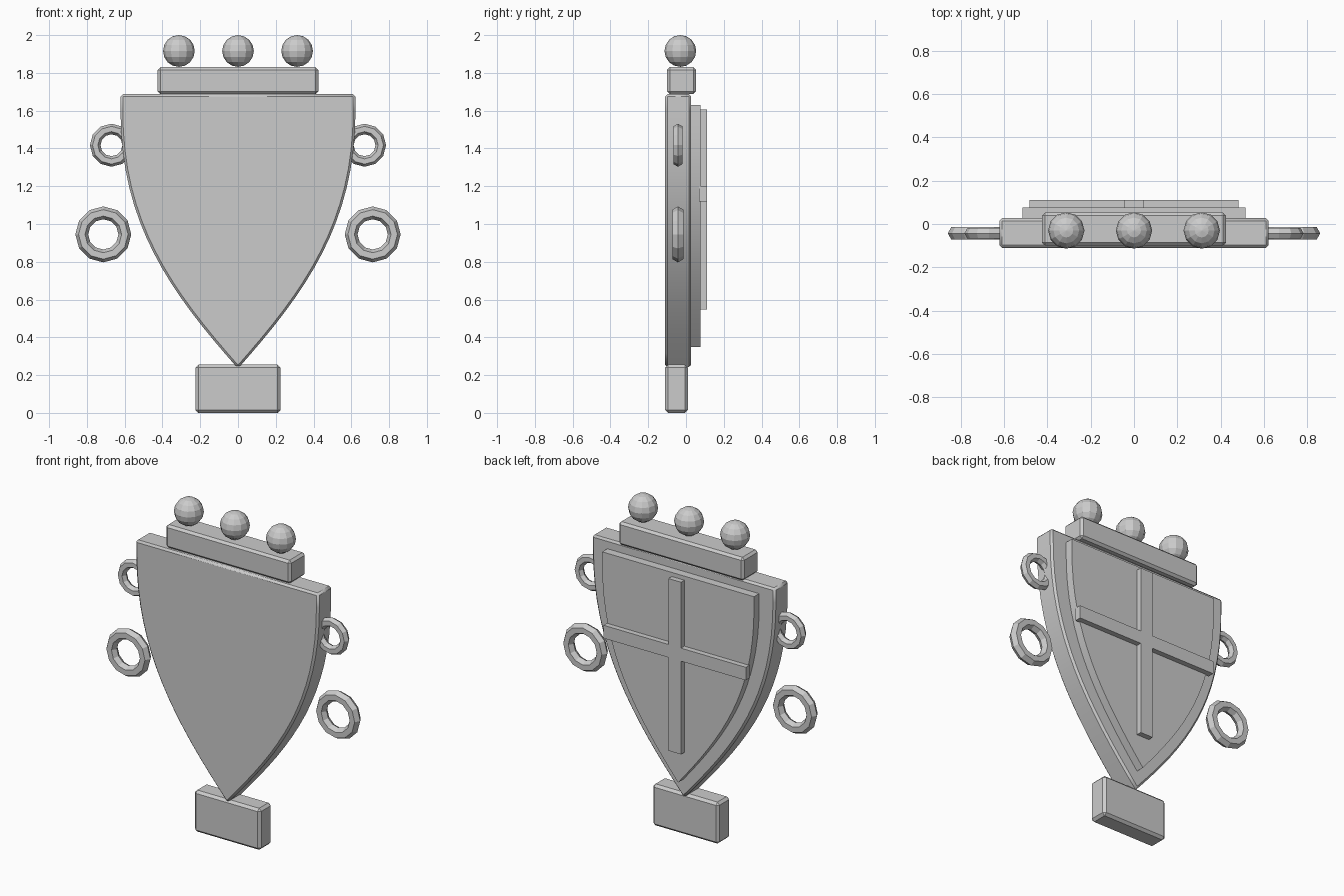
import bpy, bmesh, math
from mathutils import Vector

if "Cube" in bpy.data.objects:
    bpy.data.objects.remove(bpy.data.objects["Cube"])


def bevel(obj, width):
    m = obj.modifiers.new("edge_bevel", 'BEVEL')
    m.width = width
    m.segments = 1
    m.limit_method = 'ANGLE'
    m.angle_limit = math.radians(30)


def box(name, lo, hi, bev=0):
    lo, hi = Vector(lo), Vector(hi)
    bpy.ops.mesh.primitive_cube_add(size=1, location=(lo + hi) / 2)
    o = bpy.context.object
    o.name = name
    o.scale = hi - lo
    bpy.ops.object.transform_apply(location=False, rotation=False, scale=True)
    if bev:
        bevel(o, bev)
    return o


def shield(name, half, top, tip, y0, y1, bev=0, steps=16):
    # Half outline: straight shoulder, then a cubic curve down to the tip
    h = top - tip
    p = [Vector((half * a, tip + h * b)) for a, b in
         ((1, 0.94), (1, 0.53), (0.58, 0.28), (0, 0))]
    right = [Vector((half, top))]
    for i in range(steps + 1):
        t = i / steps
        s = 1 - t
        right.append(p[0] * s**3 + p[1] * 3*s*s*t + p[2] * 3*s*t*t + p[3] * t**3)
    outline = right + [Vector((-v.x, v.y)) for v in reversed(right[:-1])]
    bm = bmesh.new()
    face = bm.faces.new([bm.verts.new((v.x, y0, v.y)) for v in outline])
    ext = bmesh.ops.extrude_face_region(bm, geom=[face])
    moved = [g for g in ext["geom"] if isinstance(g, bmesh.types.BMVert)]
    bmesh.ops.translate(bm, verts=moved, vec=(0, y1 - y0, 0))
    bmesh.ops.recalc_face_normals(bm, faces=bm.faces)
    me = bpy.data.meshes.new(name)
    bm.to_mesh(me)
    bm.free()
    o = bpy.data.objects.new(name, me)
    bpy.context.collection.objects.link(o)
    if bev:
        bevel(o, bev)
    bpy.ops.object.select_all(action='DESELECT')
    bpy.context.view_layer.objects.active = o
    o.select_set(True)
    bpy.ops.object.shade_smooth_by_angle(angle=math.radians(25))


def ring(name, x, z, major, minor):
    bpy.ops.mesh.primitive_torus_add(
        location=(x, -0.043, z), rotation=(math.pi / 2, 0, 0),
        major_segments=12, minor_segments=6,
        major_radius=major, minor_radius=minor)
    bpy.context.object.name = name


# Shield body and raised back panel
shield("shield_body", 0.622, 1.687, 0.235, -0.11, 0.027, bev=0.012)
shield("back_panel", 0.516, 1.63, 0.35, 0.02, 0.077)

# Cross on the panel
box("cross_upright", (-0.043, 0.07, 0.547), (0.043, 0.11, 1.605))
box("cross_bar", (-0.484, 0.07, 1.12), (0.484, 0.11, 1.2))

# Crown bar with three balls
box("crown_bar", (-0.425, -0.1, 1.688), (0.425, 0.053, 1.83), bev=0.014)
for i, x in enumerate((-0.313, 0, 0.313)):
    bpy.ops.mesh.primitive_uv_sphere_add(
        segments=12, ring_count=8, radius=0.084, location=(x, -0.03, 1.916))
    bpy.context.object.name = f"crown_ball_{i + 1}"

# Foot block
box("foot_block", (-0.225, -0.11, 0), (0.225, 0.01, 0.255), bev=0.015)

# Side rings
for side, s in (("left", -1), ("right", 1)):
    ring(f"upper_ring_{side}", s * 0.67, 1.417, 0.086, 0.028)
    ring(f"lower_ring_{side}", s * 0.713, 0.945, 0.114, 0.034)
